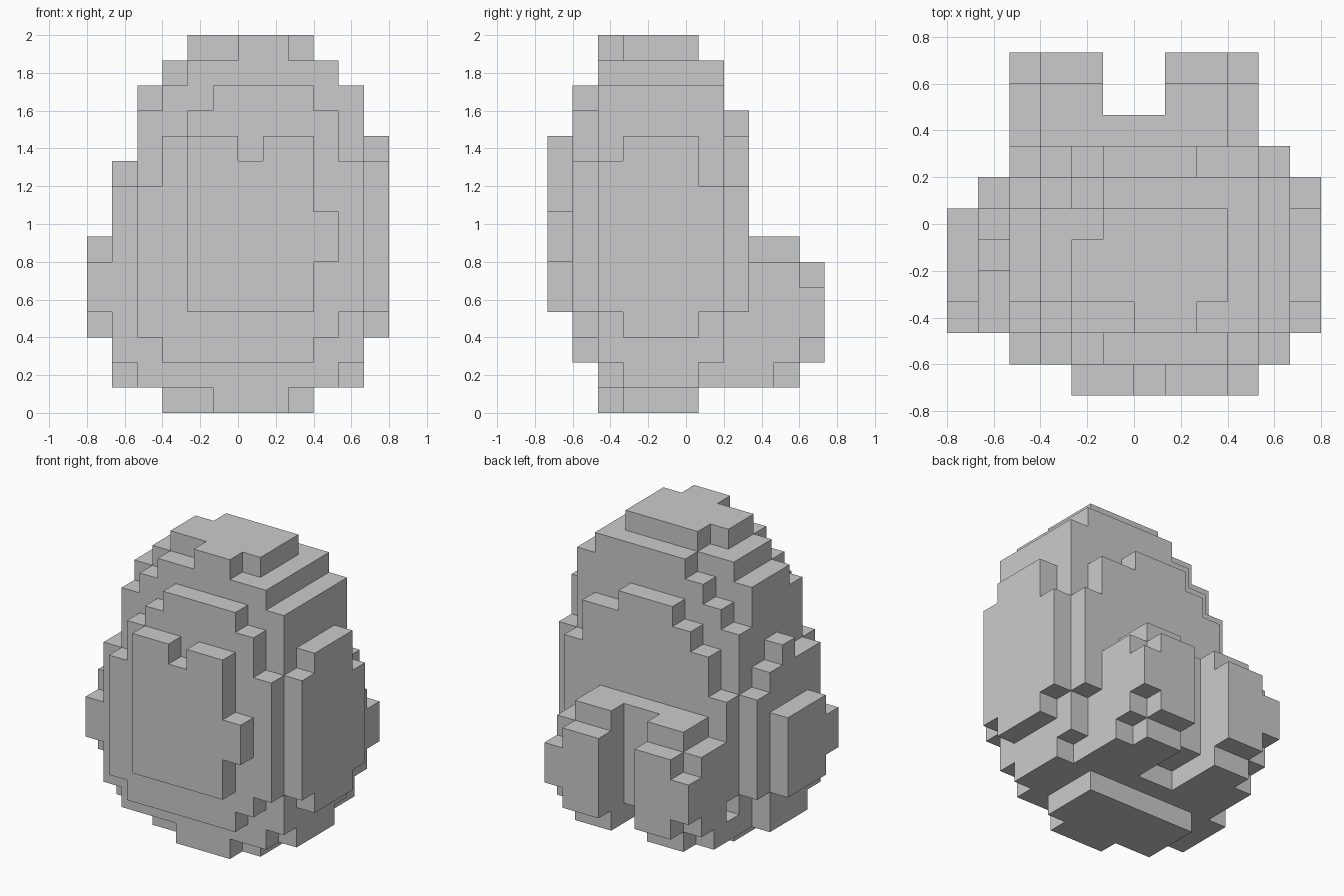
import bpy, bmesh
from mathutils import Vector

if "Cube" in bpy.data.objects:
    bpy.data.objects.remove(bpy.data.objects["Cube"], do_unlink=True)

# One block is a fifteenth of the full height
UNIT = 2 / 15
ORIGIN = Vector((-6, -5.5, 0))

stone = bpy.data.materials.new("plain_grey")
stone.use_nodes = True
grey = (0.6, 0.6, 0.6, 1)
stone.diffuse_color = grey
stone.node_tree.nodes["Principled BSDF"].inputs["Base Color"].default_value = grey

parts = {}      # part name -> set of block cells
filled = set()  # cells taken by any part


def box(part, x, y, z):
    """Fill a block range, given as start and end on each axis."""
    cells = parts.setdefault(part, set())
    for i in range(*x):
        for j in range(*y):
            for k in range(*z):
                if (i, j, k) not in filled:
                    filled.add((i, j, k))
                    cells.add((i, j, k))


def build(part, cells):
    """Make a mesh from the exposed faces of the part's blocks."""
    bm = bmesh.new()
    for cell in cells:
        for axis in range(3):
            for side in (0, 1):
                neighbour = list(cell)
                neighbour[axis] += 2 * side - 1
                if tuple(neighbour) in filled:
                    continue
                u, v = Vector((0, 0, 0)), Vector((0, 0, 0))
                u[(axis + 1) % 3] = 1
                v[(axis + 2) % 3] = 1
                start = Vector(cell)
                start[axis] += side
                corners = [start, start + u, start + u + v, start + v]
                if side == 0:
                    corners.reverse()
                bm.faces.new([bm.verts.new((c + ORIGIN) * UNIT) for c in corners])
    bmesh.ops.remove_doubles(bm, verts=bm.verts, dist=UNIT / 100)
    bmesh.ops.dissolve_limit(bm, angle_limit=0.01, verts=bm.verts, edges=bm.edges)
    mesh = bpy.data.meshes.new(part)
    bm.to_mesh(mesh)
    bm.free()
    mesh.materials.append(stone)
    bpy.context.collection.objects.link(bpy.data.objects.new(part, mesh))


# Base under the egg
box("base", x=(3, 9), y=(3, 6), z=(0, 1))
box("base", x=(5, 8), y=(2, 3), z=(0, 1))

# Main body and its stepped shoulders
box("body", x=(2, 10), y=(2, 7), z=(1, 11))
box("body", x=(2, 10), y=(2, 6), z=(11, 12))
box("body", x=(2, 10), y=(3, 6), z=(12, 13))
box("body", x=(3, 10), y=(2, 6), z=(12, 13))
box("body", x=(3, 10), y=(3, 6), z=(13, 14))
box("body", x=(4, 10), y=(2, 3), z=(13, 14))
for step in range(3):
    box("body", x=(3 + step, 10), y=(6, 7), z=(11 + step, 12 + step))

# Cap
box("cap", x=(4, 9), y=(3, 5), z=(14, 15))
box("cap", x=(5, 9), y=(5, 6), z=(14, 15))
box("cap", x=(6, 8), y=(2, 3), z=(14, 15))

# Front shell
box("front_shell", x=(2, 3), y=(1, 2), z=(3, 9))
box("front_shell", x=(3, 9), y=(1, 2), z=(2, 11))
box("front_shell", x=(4, 9), y=(1, 2), z=(11, 12))
box("front_shell", x=(5, 9), y=(1, 2), z=(12, 13))
box("front_shell", x=(9, 10), y=(1, 2), z=(3, 12))

# Raised front panel
box("front_panel", x=(4, 9), y=(0, 1), z=(4, 10))
box("front_panel", x=(4, 6), y=(0, 1), z=(10, 11))
box("front_panel", x=(7, 9), y=(0, 1), z=(10, 11))
box("front_panel", x=(9, 10), y=(0, 1), z=(6, 8))

# Back shell
box("back_shell", x=(2, 3), y=(7, 8), z=(3, 8))
box("back_shell", x=(3, 4), y=(7, 8), z=(2, 10))
box("back_shell", x=(4, 10), y=(7, 8), z=(2, 11))
box("back_shell", x=(5, 8), y=(7, 8), z=(11, 12))

# Left shell and its raised panel
box("left_shell", x=(10, 11), y=(3, 6), z=(1, 2))
box("left_shell", x=(10, 11), y=(2, 7), z=(2, 13))
box("left_shell", x=(10, 11), y=(1, 2), z=(4, 10))
box("left_shell", x=(10, 11), y=(7, 8), z=(4, 9))
box("left_panel", x=(11, 12), y=(3, 6), z=(3, 11))
box("left_panel", x=(11, 12), y=(2, 3), z=(4, 10))
box("left_panel", x=(11, 12), y=(6, 7), z=(4, 9))

# Right shell and its raised panel
box("right_shell", x=(1, 2), y=(3, 6), z=(1, 9))
box("right_shell", x=(1, 2), y=(2, 3), z=(2, 9))
box("right_shell", x=(1, 2), y=(4, 5), z=(9, 10))
box("right_shell", x=(1, 2), y=(6, 7), z=(3, 8))
box("right_panel", x=(0, 1), y=(3, 6), z=(3, 7))
box("right_panel", x=(0, 1), y=(2, 3), z=(4, 6))

# Bar on the back with a pair of mirrored legs
box("back_bar", x=(4, 8), y=(8, 9), z=(2, 7))
for name, inner, outer in (("right_leg", (3, 5), (2, 3)), ("left_leg", (7, 9), (9, 10))):
    box(name, x=inner, y=(7, 10), z=(1, 2))
    box(name, x=inner, y=(8, 10), z=(2, 7))
    box(name, x=inner, y=(10, 11), z=(2, 6))
    box(name, x=outer, y=(7, 9), z=(1, 2))
    box(name, x=outer, y=(8, 10), z=(2, 6))
    box(name, x=outer, y=(10, 11), z=(3, 5))

for part, cells in parts.items():
    build(part, cells)
